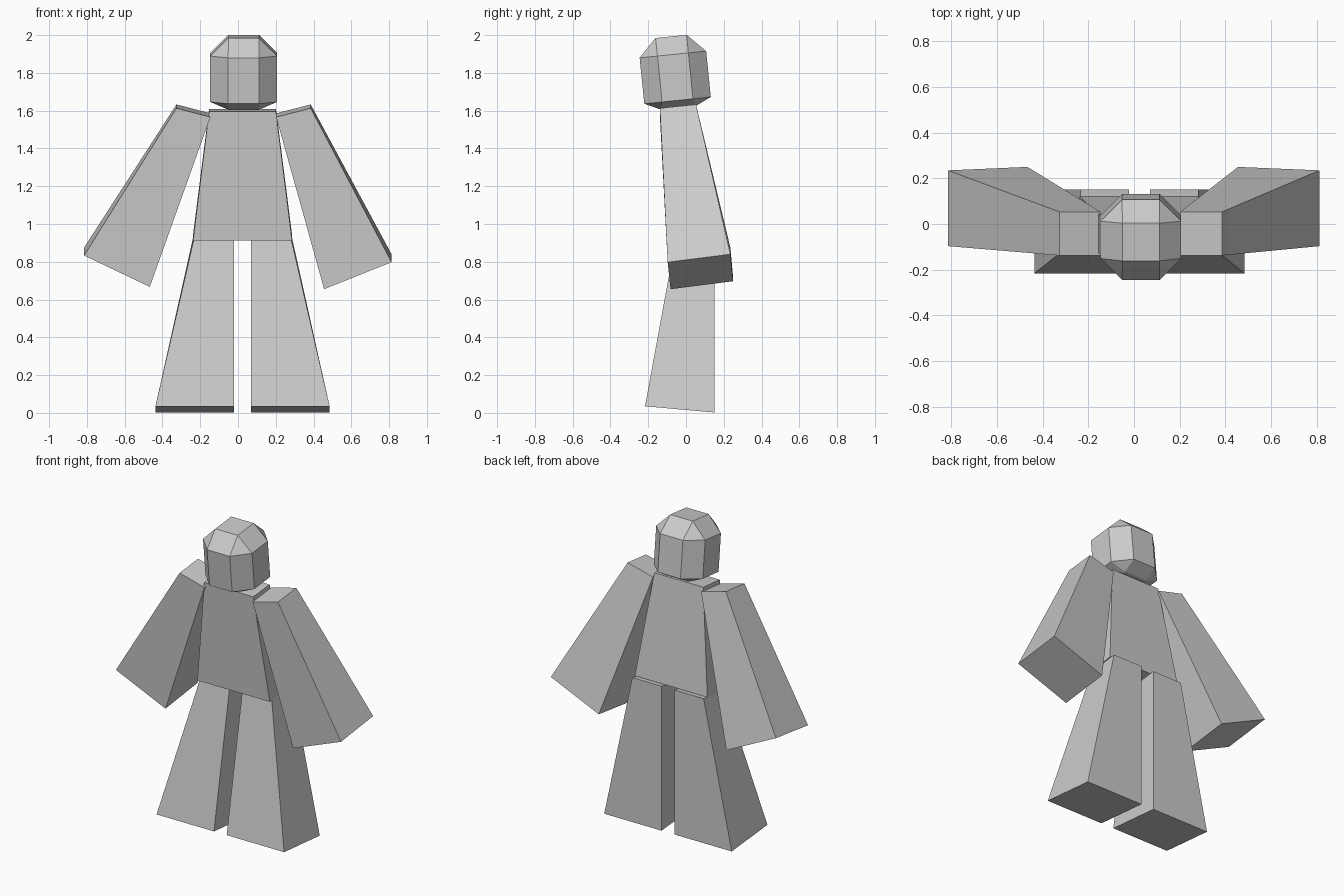
import bpy, bmesh
from math import radians
from mathutils import Matrix

if "Cube" in bpy.data.objects:
    bpy.data.objects.remove(bpy.data.objects["Cube"])

CX = 0.024  # mirror plane of torso and legs


def finish(name, bm):
    bmesh.ops.recalc_face_normals(bm, faces=bm.faces)
    mesh = bpy.data.meshes.new(name)
    bm.to_mesh(mesh)
    bm.free()
    obj = bpy.data.objects.new(name, mesh)
    bpy.context.collection.objects.link(obj)
    return obj


def ring(bm, a, b, front, back, rise, skew=0.0):
    """Tilted quad: a, b are front (x, z) corners; rise lifts the back edge;
    skew shifts the b side in y."""
    (ax, az), (bx, bz) = a, b
    return [bm.verts.new(p) for p in (
        (ax, front, az), (bx, front + skew, bz),
        (bx, back + skew, bz + rise), (ax, back, az + rise))]


def block(name, bottom, top):
    """Tapered box lofted between two tilted quads."""
    bm = bmesh.new()
    lo, hi = ring(bm, *bottom), ring(bm, *top)
    bm.faces.new(lo)
    bm.faces.new(hi)
    for i in range(4):
        j = (i + 1) % 4
        bm.faces.new((lo[i], lo[j], hi[j], hi[i]))
    return finish(name, bm)


# Torso
block("torso",
      ((-0.238, 0.912), (0.286, 0.912), -0.08, 0.12, 0.033),
      ((-0.153, 1.595), (0.201, 1.595), -0.13, 0.04, 0.015))

# Legs, mirrored about the torso centre
for side, s in (("left", -1), ("right", 1)):
    block(side + "_leg",
          ((CX + s * 0.046, 0.035), (CX + s * 0.461, 0.035), -0.217, 0.152, -0.033),
          ((CX + s * 0.046, 0.918), (CX + s * 0.258, 0.918), -0.055, 0.152, 0.028))

# Arms: outer corner first, then inner corner
block("right_arm",
      ((0.813, 0.798), (0.456, 0.655), -0.097, 0.235, 0.042, 0.015),
      ((0.385, 1.613), (0.202, 1.566), -0.138, 0.053, 0.02))
block("left_arm",
      ((-0.815, 0.833), (-0.467, 0.667), -0.097, 0.235, 0.042, 0.015),
      ((-0.326, 1.613), (-0.146, 1.566), -0.138, 0.053, 0.02))

# Head: octagonal drum with small square caps, tilted forward
bm = bmesh.new()
R, F = 0.177, 0.082
for z in (-0.122, 0.122):
    for sx in (-1, 1):
        for sy in (-1, 1):
            bm.verts.new((sx * R, sy * F, z))
            bm.verts.new((sx * F, sy * R, z))
for z, h in ((-0.163, 0.09), (0.218, 0.083)):
    for sx in (-1, 1):
        for sy in (-1, 1):
            bm.verts.new((sx * 0.081, sy * h, z))
bmesh.ops.convex_hull(bm, input=bm.verts)
bmesh.ops.dissolve_limit(bm, angle_limit=radians(1), verts=bm.verts, edges=bm.edges)
bm.transform(Matrix.Translation((0.03, -0.057, 1.776)) @ Matrix.Rotation(radians(5.8), 4, 'X'))
finish("head", bm)
